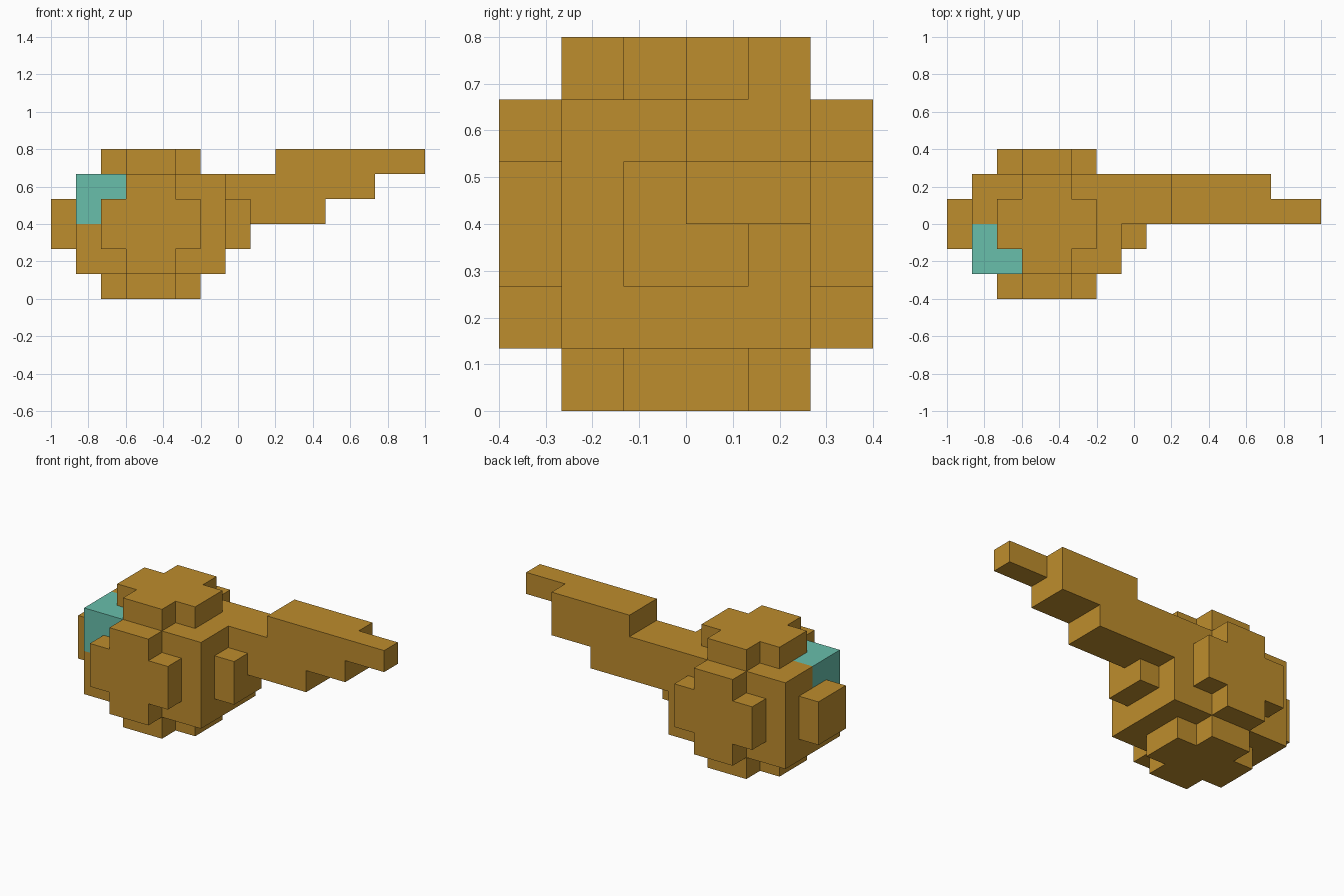
import bpy
import bmesh
from mathutils import Vector

if "Cube" in bpy.data.objects:
    bpy.data.objects.remove(bpy.data.objects["Cube"], do_unlink=True)

U = 2 / 15                      # one block
CX, CZ = -3.5, 3                # body centre, in blocks


def material(name, rgb):
    m = bpy.data.materials.new(name)
    m.use_nodes = True
    m.diffuse_color = (*rgb, 1)
    m.node_tree.nodes["Principled BSDF"].inputs["Base Color"].default_value = (*rgb, 1)
    return m


GOLD = material("golden_brown", (0.515, 0.266, 0.026))
TEAL = material("teal", (0.138, 0.521, 0.407))


def finish(name, bm, mats=(GOLD,)):
    bmesh.ops.recalc_face_normals(bm, faces=bm.faces)
    bmesh.ops.scale(bm, vec=(U, U, U), verts=bm.verts)
    mesh = bpy.data.meshes.new(name)
    bm.to_mesh(mesh)
    bm.free()
    for m in mats:
        mesh.materials.append(m)
    ob = bpy.data.objects.new(name, mesh)
    bpy.context.collection.objects.link(ob)
    return ob


def box_bm(lo, hi):
    lo, hi = Vector(lo), Vector(hi)
    bm = bmesh.new()
    bmesh.ops.create_cube(bm, size=1)
    for v in bm.verts:
        v.co = (lo + hi) / 2 + v.co * (hi - lo)
    return bm


def prism(name, points, depth):
    """Extrude a flat outline of 3D points along the depth vector."""
    bm = bmesh.new()
    face = bm.faces.new([bm.verts.new(p) for p in points])
    ext = bmesh.ops.extrude_face_region(bm, geom=[face])
    verts = [g for g in ext["geom"] if isinstance(g, bmesh.types.BMVert)]
    bmesh.ops.translate(bm, vec=depth, verts=verts)
    return finish(name, bm)


# Body, with one upper front corner in teal
bm = box_bm((-6.5, -2, 1), (-0.5, 2, 5))
for co, no in (((-4.5, 0, 0), (1, 0, 0)), ((0, 0, 0), (0, 1, 0)), ((0, 0, 3), (0, 0, 1))):
    bmesh.ops.bisect_plane(bm, geom=bm.verts[:] + bm.edges[:] + bm.faces[:],
                           plane_co=co, plane_no=no)
for f in bm.faces:
    c = f.calc_center_median()
    f.material_index = int(c.x < -4.5 and c.y < 0 and c.z > 3)
finish("body", bm, (GOLD, TEAL))

# Cross-shaped plates on top, bottom, front and back
CROSS = [(-1, -2), (1, -2), (1, -1), (2, -1), (2, 1), (1, 1),
         (1, 2), (-1, 2), (-1, 1), (-2, 1), (-2, -1), (-1, -1)]
for name, z in (("top_plate", 5), ("bottom_plate", 0)):
    prism(name, [(CX + a, b, z) for a, b in CROSS], (0, 0, 1))
for name, y in (("front_plate", -3), ("back_plate", 2)):
    prism(name, [(CX + a, y, CZ + b) for a, b in CROSS], (0, 1, 0))

# Square plates on the two ends
for name, x in (("right_end_plate", -7.5), ("left_end_plate", -0.5)):
    finish(name, box_bm((x, -1, 2), (x + 1, 1, 4)))

# Stepped arm and its narrow tip
ARM = [(-0.5, 3), (3.5, 3), (3.5, 4), (5.5, 4), (5.5, 6), (1.5, 6), (1.5, 5), (-0.5, 5)]
prism("arm", [(x, 0, z) for x, z in ARM], (0, 2, 0))
finish("arm_tip", box_bm((5.5, 0, 5), (7.5, 1, 6)))
